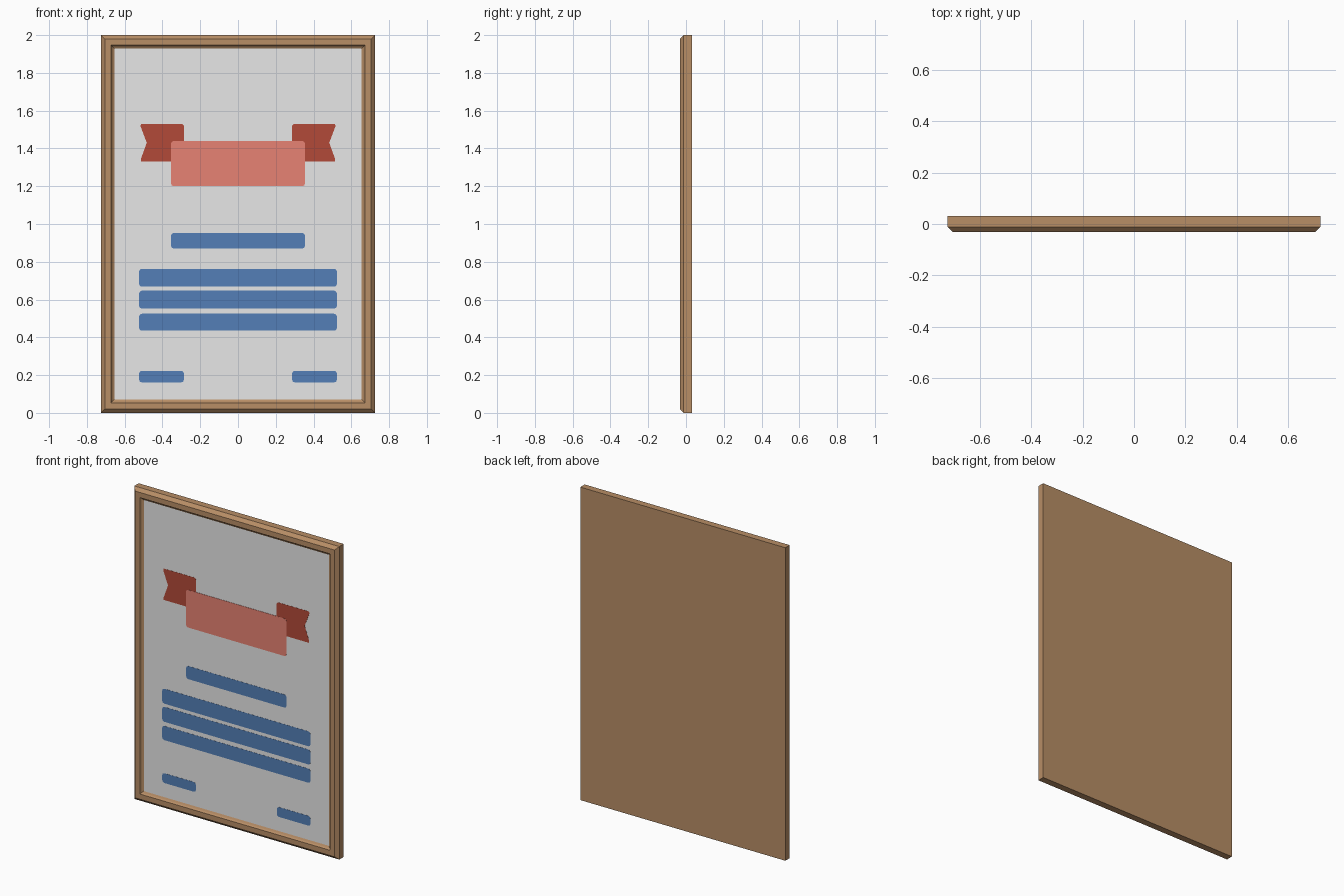
import bpy, bmesh, math

if "Cube" in bpy.data.objects:
    bpy.data.objects.remove(bpy.data.objects["Cube"])


def material(name, rgb):
    lin = [((c / 255 + 0.055) / 1.055) ** 2.4 for c in rgb]
    m = bpy.data.materials.new(name)
    m.diffuse_color = (*lin, 1)
    m.use_nodes = True
    m.node_tree.nodes["Principled BSDF"].inputs["Base Color"].default_value = m.diffuse_color
    return m


WOOD = material("warm_wood", (184, 142, 102))
PAPER = material("white_paper", (244, 244, 244))
RED = material("ribbon_red", (236, 133, 118))
DARK_RED = material("ribbon_dark_red", (178, 74, 56))
BLUE = material("text_blue", (84, 127, 183))

W, H, D = 0.725, 2.0, 0.032      # half width, height, half depth
PAPER_Y = -0.016


def finish(name, bm, mat):
    bmesh.ops.recalc_face_normals(bm, faces=bm.faces)
    me = bpy.data.meshes.new(name)
    bm.to_mesh(me)
    bm.free()
    me.materials.append(mat)
    ob = bpy.data.objects.new(name, me)
    bpy.context.collection.objects.link(ob)
    return ob


def plate(name, outline, mat, back, front):
    """Thin plate from an x/z outline."""
    bm = bmesh.new()
    face = bm.faces.new([bm.verts.new((x, back, z)) for x, z in outline])
    ext = bmesh.ops.extrude_face_region(bm, geom=[face])["geom"]
    for v in ext:
        if isinstance(v, bmesh.types.BMVert):
            v.co.y = front
    return finish(name, bm, mat)


def rounded_rect(x0, x1, z0, z1, r=0.015, steps=2):
    pts = []
    corners = [(x1 - r, z1 - r), (x0 + r, z1 - r), (x0 + r, z0 + r), (x1 - r, z0 + r)]
    for i, (cx, cz) in enumerate(corners):
        for s in range(steps + 1):
            a = math.pi / 2 * (i + s / steps)
            pts.append((cx + r * math.cos(a), cz + r * math.sin(a)))
    return pts


# Frame: profile (inward offset, y) swept around a mitred rectangle, closed back
profile = [(0, D), (0, -0.012), (0.02, -D), (0.053, -D), (0.06, -0.022),
           (0.07, PAPER_Y), (0.07, 0.0)]
bm = bmesh.new()
rings = []
for d, y in profile:
    rings.append([bm.verts.new((x, y, z)) for x, z in
                  ((-W + d, d), (W - d, d), (W - d, H - d), (-W + d, H - d))])
for a, b in zip(rings, rings[1:]):
    for i in range(4):
        j = (i + 1) % 4
        bm.faces.new((a[i], a[j], b[j], b[i]))
bm.faces.new(rings[0])
bm.faces.new(rings[-1])
finish("frame", bm, WOOD)

# Paper sheet
plate("paper", [(-W + 0.07, 0.07), (W - 0.07, 0.07), (W - 0.07, H - 0.07), (-W + 0.07, H - 0.07)],
      PAPER, 0.0, PAPER_Y)

# Ribbon tails with notched ends, mirrored
for side, s in (("left", -1), ("right", 1)):
    tail = [(0.285, 1.33), (0.513, 1.33), (0.515, 1.342), (0.483, 1.43),
            (0.517, 1.52), (0.513, 1.53), (0.295, 1.53), (0.285, 1.52)]
    plate("ribbon_tail_" + side, [(s * x, z) for x, z in tail], DARK_RED,
          PAPER_Y, PAPER_Y - 0.001)

# Ribbon centre, in front of the tails
plate("ribbon_centre", rounded_rect(-0.355, 0.355, 1.2, 1.44), RED, PAPER_Y, PAPER_Y - 0.002)

# Text bars
bars = [("heading_bar", -0.355, 0.355, 0.87, 0.953),
        ("text_bar_1", -0.524, 0.524, 0.668, 0.763),
        ("text_bar_2", -0.524, 0.524, 0.552, 0.647),
        ("text_bar_3", -0.524, 0.524, 0.435, 0.525),
        ("signature_bar_left", -0.524, -0.286, 0.161, 0.223),
        ("signature_bar_right", 0.286, 0.524, 0.161, 0.223)]
for name, x0, x1, z0, z1 in bars:
    plate(name, rounded_rect(x0, x1, z0, z1), BLUE, PAPER_Y, PAPER_Y - 0.001)
